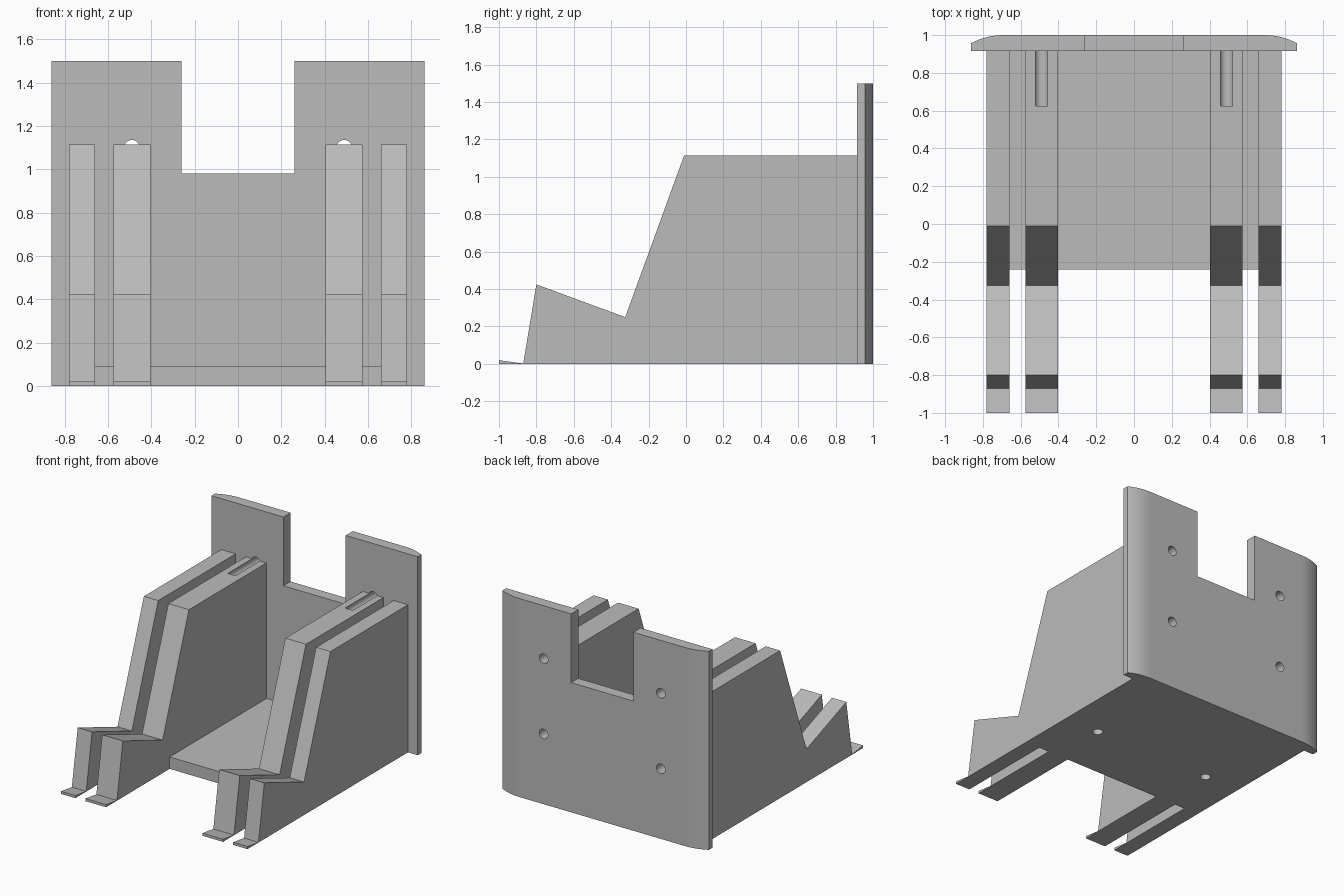
import bpy, bmesh, math
from mathutils import Vector, Matrix

cube = bpy.data.objects.get("Cube")
if cube:
    bpy.data.objects.remove(cube, do_unlink=True)

GREY = (0.5, 0.5, 0.5, 1)
grey = bpy.data.materials.new("plain grey")
grey.use_nodes = True
grey.diffuse_color = GREY
grey.node_tree.nodes["Principled BSDF"].inputs["Base Color"].default_value = GREY


def add_object(name, bm):
    bmesh.ops.recalc_face_normals(bm, faces=bm.faces)
    mesh = bpy.data.meshes.new(name)
    bm.to_mesh(mesh)
    bm.free()
    mesh.materials.append(grey)
    obj = bpy.data.objects.new(name, mesh)
    bpy.context.collection.objects.link(obj)
    return obj


def prism(name, points, sweep):
    """Extrude a closed outline of 3D points along a vector."""
    bm = bmesh.new()
    face = bm.faces.new([bm.verts.new(p) for p in points])
    new = bmesh.ops.extrude_face_region(bm, geom=[face])["geom"]
    verts = [v for v in new if isinstance(v, bmesh.types.BMVert)]
    bmesh.ops.translate(bm, verts=verts, vec=sweep)
    return add_object(name, bm)


def box(name, x0, x1, y0, y1, z0, z1):
    outline = [(x0, y0, z0), (x1, y0, z0), (x1, y1, z0), (x0, y1, z0)]
    return prism(name, outline, (0, 0, z1 - z0))


def drill(start, end, radius=0.036):
    """Round cutter between two points."""
    a, b = Vector(start), Vector(end)
    turn = (b - a).to_track_quat('Z', 'Y').to_matrix().to_4x4()
    bm = bmesh.new()
    bmesh.ops.create_cone(bm, cap_ends=True, segments=32, radius1=radius, radius2=radius,
                          depth=(b - a).length, matrix=Matrix.Translation((a + b) / 2) @ turn)
    return add_object("hole_cutter", bm)


def cut(obj, cutters):
    """Subtract the cutters, then discard them."""
    for cutter in cutters:
        mod = obj.modifiers.new("cut", 'BOOLEAN')
        mod.operation, mod.solver, mod.object = 'DIFFERENCE', 'EXACT', cutter
    bpy.context.view_layer.update()
    graph = bpy.context.evaluated_depsgraph_get()
    mesh = bpy.data.meshes.new_from_object(obj.evaluated_get(graph))
    obj.modifiers.clear()
    obj.data = mesh
    for cutter in cutters:
        bpy.data.objects.remove(cutter, do_unlink=True)


BACK = 0.915       # where the ribs meet the back plate
HOLE_X = 0.49
HOLE_Z = (0.53, 1.10)
parts = []


def bolt_holes(side):
    return [drill((side * HOLE_X, 0.625, z), (side * HOLE_X, 1.1, z)) for z in HOLE_Z]


# Side ribs: stepped profile with a thin toe at the front
rib_profile = [(-1, 0), (-1, 0.02), (-0.87, 0.002), (-0.8, 0.425), (-0.325, 0.25),
               (-0.01, 1.115), (BACK, 1.115), (BACK, 0)]
for side, label in ((1, "left"), (-1, "right")):
    for kind, inner, outer in (("inner", 0.403, 0.575), ("outer", 0.66, 0.78)):
        rib = prism(f"{label}_{kind}_rib", [(side * inner, y, z) for y, z in rib_profile],
                    (side * (outer - inner), 0, 0))
        if kind == "inner":
            underside = drill((side * HOLE_X, 0.19, -0.1), (side * HOLE_X, 0.19, 0.29))
            cut(rib, bolt_holes(side) + [underside])
        parts.append(rib)

# Floor strips between the ribs
for name, x0, x1 in (("floor", -0.403, 0.403), ("left_floor_strip", 0.575, 0.66),
                     ("right_floor_strip", -0.66, -0.575)):
    parts.append(box(name, x0, x1, -0.24, BACK, 0, 0.09))

# Back plate with rounded rear corners, a top notch and bolt holes
HALF, RADIUS = 0.862, 0.36
sweep_angle = math.acos(1 - 0.043 / RADIUS)
arc_x = HALF - RADIUS * math.sin(sweep_angle)
arc = []
for i in range(13):
    a = sweep_angle * (1 - i / 12)
    arc.append((arc_x + RADIUS * math.sin(a), 1 - RADIUS * (1 - math.cos(a))))
half = [(HALF, BACK)] + arc
outline = half + [(-x, y) for x, y in reversed(half)]
plate = prism("back_plate", [(x, y, 0) for x, y in outline], (0, 0, 1.5))
notch = box("notch_cutter", -0.26, 0.26, 0.8, 1.1, 0.98, 1.6)
cut(plate, [notch] + bolt_holes(1) + bolt_holes(-1))
parts.append(plate)

# Smooth the curved faces, keep the edges sharp
bpy.ops.object.select_all(action='DESELECT')
for part in parts:
    part.select_set(True)
bpy.context.view_layer.objects.active = plate
bpy.ops.object.shade_smooth_by_angle(angle=math.radians(30))
